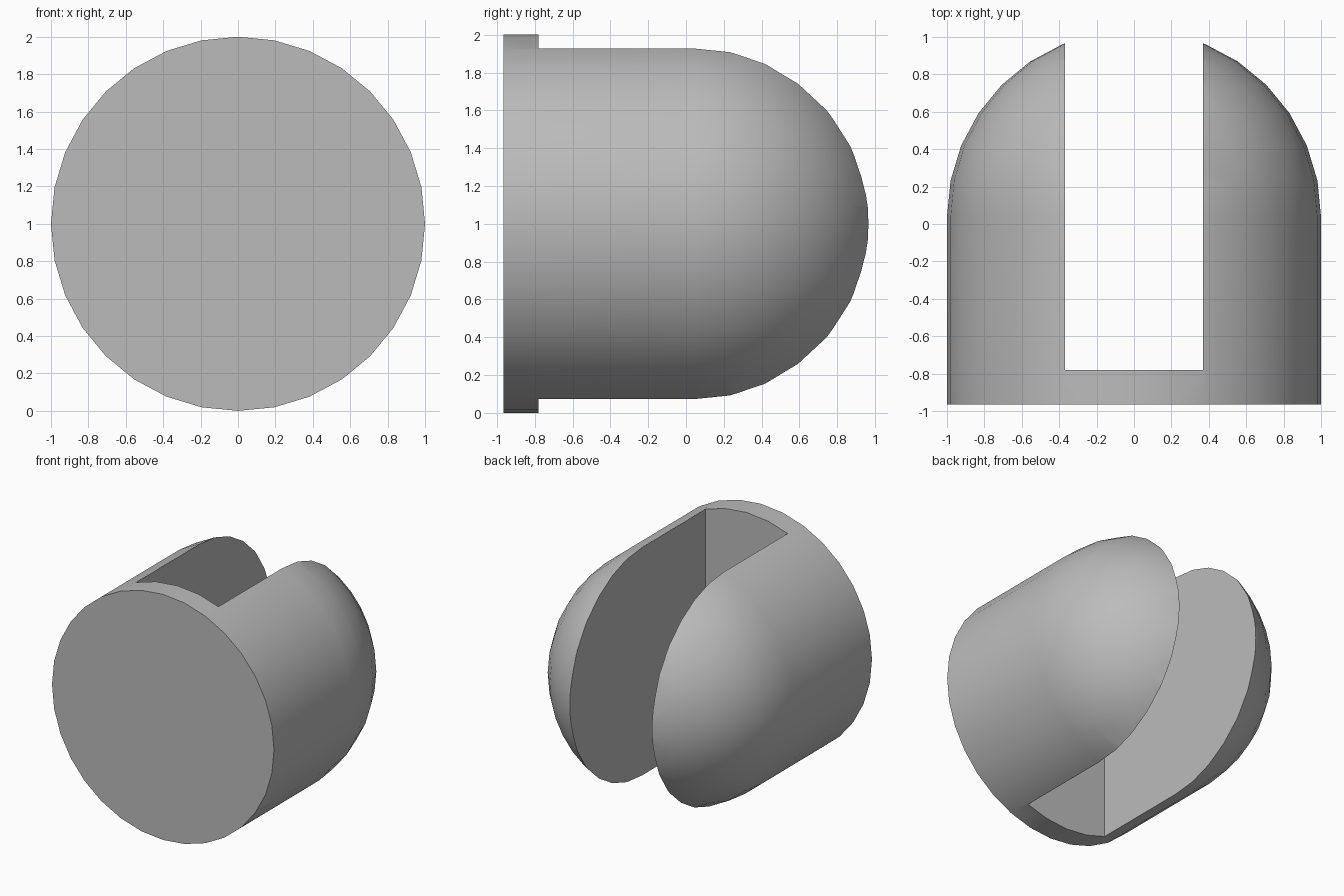
import bpy, bmesh, math
from mathutils import Vector

cube = bpy.data.objects.get("Cube")
if cube:
    bpy.data.objects.remove(cube, do_unlink=True)

FRONT, SHOULDER, SLOT_FLOOR = -0.965, 0.037, -0.78
SLOT_HALF = 0.37
SEGMENTS, RINGS = 32, 8

grey = bpy.data.materials.new("plain grey")
grey.use_nodes = True
colour = (0.5, 0.5, 0.5, 1)
grey.diffuse_color = colour
grey.node_tree.nodes["Principled BSDF"].inputs["Base Color"].default_value = colour


def make_object(name, bm):
    mesh = bpy.data.meshes.new(name)
    bm.to_mesh(mesh)
    bm.free()
    obj = bpy.data.objects.new(name, mesh)
    bpy.context.collection.objects.link(obj)
    mesh.materials.append(grey)
    return obj


# Domed body: half profile spun about the y axis
bm = bmesh.new()
profile = [(0, FRONT), (1, FRONT)]
for i in range(RINGS + 1):
    a = math.pi / 2 * i / RINGS
    profile.append((math.cos(a), SHOULDER + math.sin(a)))
verts = [bm.verts.new((r, y, 1)) for r, y in profile]
edges = [bm.edges.new(pair) for pair in zip(verts, verts[1:])]
bmesh.ops.spin(bm, geom=verts + edges, cent=(0, 0, 1), axis=(0, 1, 0),
               angle=2 * math.pi, steps=SEGMENTS, use_duplicate=False)
bmesh.ops.remove_doubles(bm, verts=bm.verts, dist=0.0001)
bmesh.ops.recalc_face_normals(bm, faces=bm.faces)
body = make_object("slotted_domed_body", bm)

# Slot open at the back, top and bottom
bm = bmesh.new()
bmesh.ops.create_cube(bm, size=2)
bmesh.ops.scale(bm, vec=Vector((SLOT_HALF, 1, 2)), verts=bm.verts)
bmesh.ops.translate(bm, vec=Vector((0, SLOT_FLOOR + 1, 1)), verts=bm.verts)
for v in bm.verts:
    if v.co.y > 0:
        v.co.y = 2
cutter = make_object("slot_cutter", bm)
cutter.hide_render = True

cut = body.modifiers.new("slot", 'BOOLEAN')
cut.operation = 'DIFFERENCE'
cut.solver = 'EXACT'
cut.object = cutter

bpy.ops.object.select_all(action='DESELECT')
body.select_set(True)
bpy.context.view_layer.objects.active = body
bpy.ops.object.modifier_apply(modifier=cut.name)
bpy.data.objects.remove(cutter, do_unlink=True)
bpy.ops.object.shade_smooth_by_angle(angle=math.radians(30))
